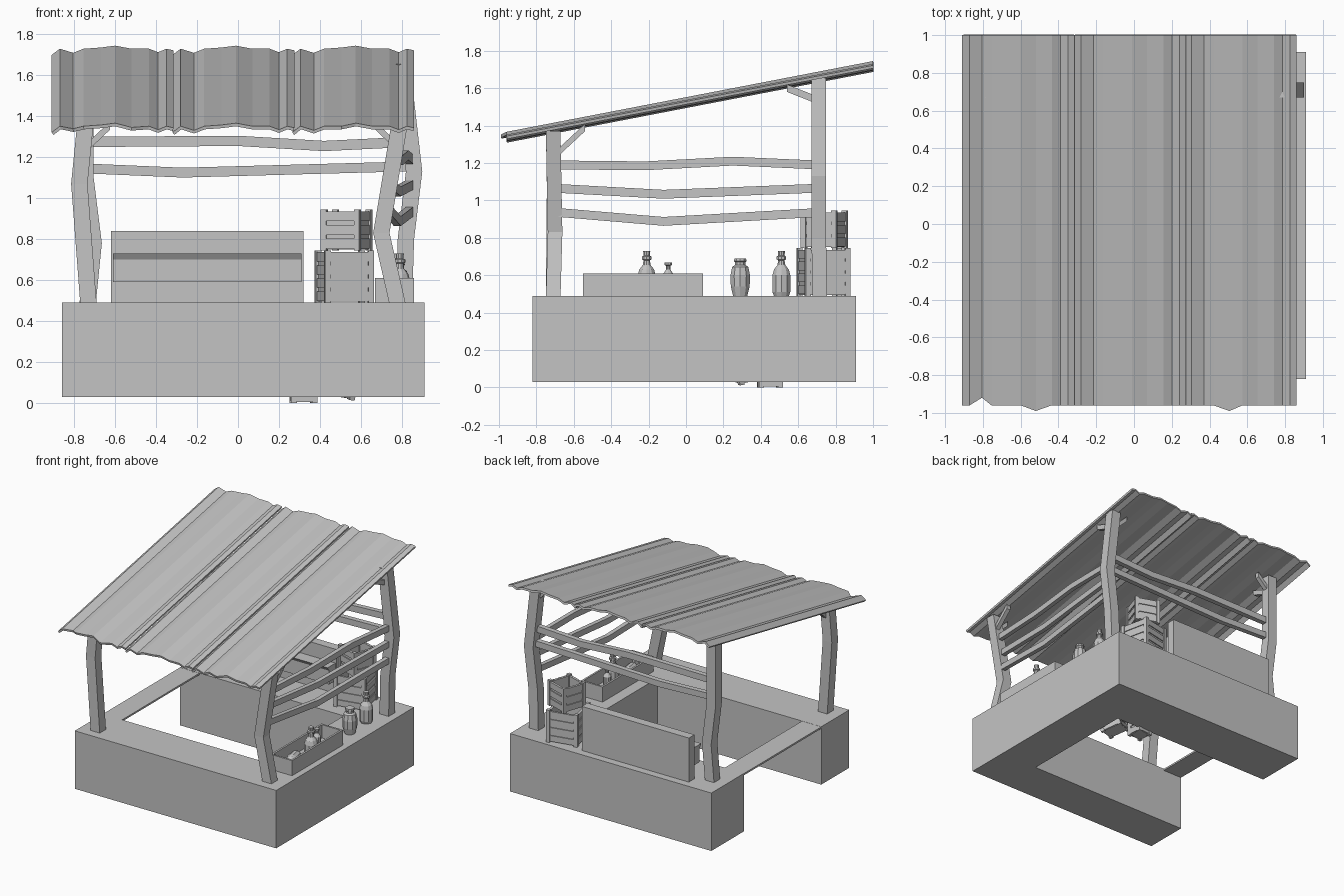
import bpy, bmesh, math
from mathutils import Matrix, Vector, Euler

old = bpy.data.objects.get("Cube")
if old:
    bpy.data.objects.remove(old, do_unlink=True)

GREY = (0.55, 0.55, 0.55, 1.0)
mat = bpy.data.materials.new("weathered_grey")
mat.use_nodes = True
mat.diffuse_color = GREY
mat.node_tree.nodes["Principled BSDF"].inputs["Base Color"].default_value = GREY


def finish(bm, name, loc=(0, 0, 0), rot=(0, 0, 0), fix_normals=True):
    if fix_normals:
        bmesh.ops.recalc_face_normals(bm, faces=bm.faces)
    mesh = bpy.data.meshes.new(name)
    bm.to_mesh(mesh)
    bm.free()
    mesh.materials.append(mat)
    ob = bpy.data.objects.new(name, mesh)
    ob.location = loc
    ob.rotation_euler = [math.radians(a) for a in rot]
    bpy.context.collection.objects.link(ob)
    return ob


def add_box(bm, lo, hi):
    lo, hi = Vector(lo), Vector(hi)
    size = hi - lo
    m = Matrix.Translation((lo + hi) / 2) @ Matrix.Diagonal((*size, 1))
    bmesh.ops.create_cube(bm, size=1, matrix=m)


def box(name, lo, hi):
    bm = bmesh.new()
    add_box(bm, lo, hi)
    return finish(bm, name)


def prism(name, outline, axis_vec):
    bm = bmesh.new()
    face = bm.faces.new([bm.verts.new(p) for p in outline])
    ext = bmesh.ops.extrude_face_region(bm, geom=[face])["geom"]
    bmesh.ops.translate(bm, vec=axis_vec,
                        verts=[v for v in ext if isinstance(v, bmesh.types.BMVert)])
    return finish(bm, name)


def timber(name, path, axis, a, b):
    """Bent square timber; its section lies across the given axis."""
    bm = bmesh.new()
    others = [i for i in range(3) if i != axis]
    rings = []
    for p in path:
        ring = []
        for sa, sb in ((-1, -1), (1, -1), (1, 1), (-1, 1)):
            q = Vector(p)
            q[others[0]] += sa * a / 2
            q[others[1]] += sb * b / 2
            ring.append(bm.verts.new(q))
        rings.append(ring)
    for r, s in zip(rings, rings[1:]):
        for i in range(4):
            bm.faces.new((r[i], r[(i + 1) % 4], s[(i + 1) % 4], s[i]))
    bm.faces.new(rings[0])
    bm.faces.new(rings[-1])
    return finish(bm, name)


def lathe(name, profile, loc, rot=(0, 0, 0), sides=10):
    bm = bmesh.new()
    rings = [[bm.verts.new((r * math.cos(math.tau * i / sides),
                            r * math.sin(math.tau * i / sides), z))
              for i in range(sides)] for r, z in profile]
    for r, s in zip(rings, rings[1:]):
        for i in range(sides):
            bm.faces.new((r[i], r[(i + 1) % sides], s[(i + 1) % sides], s[i]))
    bm.faces.new(rings[0])
    bm.faces.new(rings[-1])
    return finish(bm, name, loc, rot)


def crate(name, w, h, slats, loc, rot):
    """Open slatted crate standing on its origin."""
    bm = bmesh.new()
    k, t, p = w / 2, 0.012, 0.028
    add_box(bm, (-k + t, -k + t, 0.005), (k - t, k - t, 0.02))
    for s in (-1, 1):
        add_box(bm, (s * (k - t), -k + t, 0.005), (s * (k - 2 * t), k - t, h - 0.01))
        add_box(bm, (-k + t, s * (k - t), 0.005), (k - t, s * (k - 2 * t), h - 0.01))
        for q in (-1, 1):
            add_box(bm, (s * k, q * k, 0), (s * (k - p), q * (k - p), h))
        step = h / slats
        for i in range(slats):
            z0, z1 = step * (i + 0.14), step * (i + 0.86)
            add_box(bm, (s * (k - 0.005), -k + p, z0), (s * (k - t), k - p, z1))
            add_box(bm, (-k + p, s * (k - 0.005), z0), (k - p, s * (k - t), z1))
    return finish(bm, name, loc, rot)


# U-shaped counter, open on one side, with a hatch plank across the gap
u = [(-.86, -.82), (.91, -.82), (.91, .91), (-.86, .91),
     (-.86, .5), (.58, .5), (.58, -.47), (-.86, -.47)]
prism("counter", [(x, y, .03) for x, y in u], (0, 0, .46))
box("hatch_plank", (-.86, -.48, .475), (-.69, .51, .489))

# Back display: tall board with a sloping-sided shelf box in front
box("back_board", (-.62, .78, .49), (.32, .85, .84))
shelf = [(.78, .59), (.70, .59), (.70, .70), (.68, .73), (.78, .73)]
prism("back_shelf", [(-.61, y, z) for y, z in shelf], (.92, 0, 0))

# Four crooked posts with braces under the roof
posts = {
    "front_left": [(.78, -.71, .48), (.70, -.70, .83), (.79, -.71, 1.37)],
    "front_right": [(-.73, -.71, .48), (-.775, -.705, 1.07), (-.745, -.71, 1.37)],
    "back_left": [(.81, .715, .48), (.82, .71, .8), (.86, .71, 1.13), (.80, .71, 1.655)],
    "back_right": [(-.735, .715, .48), (-.705, .71, .78), (-.745, .71, 1.1), (-.745, .71, 1.655)],
}
for key, path in posts.items():
    timber(key + "_post", path, 2, .08, .078)
    x, y, z = path[-1]
    sx, sy = (-1 if x > 0 else 1), (-1 if y > 0 else 1)
    rise = .03 if y < 0 else -.045
    timber(key + "_brace_along", [(x, y + sy * .03, z - .11),
                                  (x, y + sy * .17, z + rise - .01)], 1, .035, .04)
    timber(key + "_brace_across", [(x + sx * .02, y, z - .11),
                                   (x + sx * .12, y, z - .015)], 0, .035, .04)

# Bent rails along the back and one side
timber("back_rail_upper", [(-.74, .70, 1.275), (0, .70, 1.28), (.42, .70, 1.255), (.83, .70, 1.275)], 0, .04, .05)
timber("back_rail_lower", [(-.74, .70, 1.145), (-.27, .70, 1.125), (.83, .70, 1.155)], 0, .04, .048)
side_rails = {
    "upper": [(-.70, 1.19), (-.22, 1.185), (.25, 1.21), (.70, 1.19)],
    "middle": [(-.70, 1.065), (-.12, 1.033), (.70, 1.065)],
    "lower": [(-.70, .937), (-.12, .888), (.70, .935)],
}
for key, pts in side_rails.items():
    x0 = .76 if key == "upper" else .735
    timber("side_rail_" + key,
           [(x0 + (y + .7) / 1.4 * (.84 - x0), y, z) for y, z in pts], 1, .035, .047)

# Roof: three corrugated sheets with ragged front edges
wave = [(-.31, 0), (-.27, .03), (-.205, .01), (-.155, .03), (-.07, .036), (0, .045),
        (.08, .03), (.165, .03), (.21, .013), (.25, .03), (.285, .022)]
ragged = {0: (2, 6), 1: (), 2: (4,)}
for n, cx in enumerate((-.60, -.01, .575)):
    bm = bmesh.new()
    rows = []
    for i, (px, pz) in enumerate(wave):
        front = -.96
        if i in ragged[n]:
            front = -.92 if i == 2 else -.99
        rows.append([bm.verts.new((cx + px, y, 1.70 + pz - .193 * (1 - y))) for y in (front, 1)])
    for r, s in zip(rows, rows[1:]):
        bm.faces.new((r[0], s[0], s[1], r[1]))
    sheet = finish(bm, "roof_sheet_%d" % (n + 1), fix_normals=False)
    mod = sheet.modifiers.new("thickness", "SOLIDIFY")
    mod.thickness, mod.offset = .016, -1

# Stacked crates on the counter and fallen ones inside
crate("lower_crate", .245, .255, 4, (.52, .735, .49), (0, 0, 12))
crate("upper_crate", .20, .20, 3, (.53, .74, .745), (0, 0, -19))
crate("fallen_crate", .17, .16, 3, (.46, .33, .04), (12, 8, 25))
crate("small_crate", .13, .13, 2, (.32, .45, 0), (0, 0, 4))

# Open tray on the side counter
bm = bmesh.new()
add_box(bm, (.67, -.55, .49), (.86, .09, .505))
for xa, xb in ((.67, .685), (.845, .86)):
    add_box(bm, (xa, -.55, .49), (xb, .09, .61))
for ya, yb in ((-.55, -.535), (.075, .09)):
    add_box(bm, (.685, ya, .49), (.845, yb, .61))
finish(bm, "tray")

# Bottles and jars
bottle = [(.042, 0), (.05, .02), (.05, .11), (.042, .14), (.022, .165), (.018, .19),
          (.027, .195), (.027, .21), (.018, .215), (.02, .24)]
jar = [(.04, 0), (.053, .05), (.055, .11), (.045, .155), (.03, .165), (.03, .18), (.035, .185), (.033, .2)]
vial = [(.03, 0), (.03, .1), (.012, .125), (.012, .145), (.02, .15), (.02, .162)]
lathe("barrel_jar", jar, (.78, .29, .49))
lathe("tall_bottle", bottle, (.77, .51, .49))
lathe("tray_bottle", bottle, (.79, -.21, .49))
lathe("tray_vial", vial, (.76, -.095, .505))
lathe("lying_bottle", [(r * .8, z * .8) for r, z in bottle], (.75, -.33, .545), (90, 0, 10))
